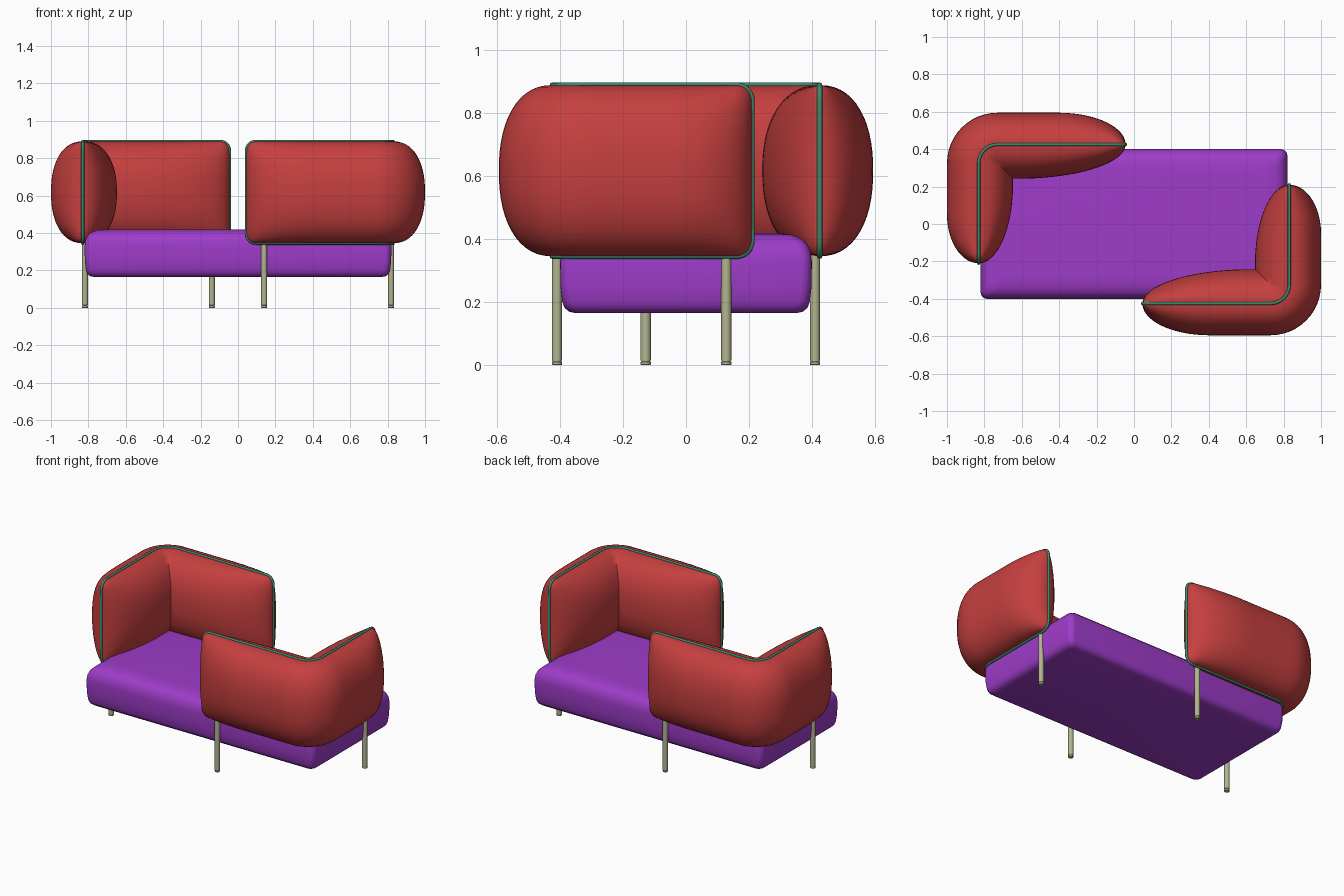
import bpy, bmesh
from math import pi, sin, cos, sqrt, radians
from mathutils import Vector, Matrix

cube = bpy.data.objects.get("Cube")
if cube:
    bpy.data.objects.remove(cube, do_unlink=True)


def material(name, rgb):
    m = bpy.data.materials.new(name)
    m.use_nodes = True
    m.diffuse_color = (*rgb, 1)
    m.node_tree.nodes["Principled BSDF"].inputs["Base Color"].default_value = (*rgb, 1)
    return m


RED = material("red upholstery", (0.56, 0.05, 0.05))
PURPLE = material("purple upholstery", (0.34, 0.045, 0.58))
GREEN = material("green piping", (0.045, 0.25, 0.15))
OLIVE = material("pale olive legs", (0.45, 0.46, 0.27))


def activate(ob):
    bpy.ops.object.select_all(action='DESELECT')
    ob.select_set(True)
    bpy.context.view_layer.objects.active = ob


def finish(name, bm, mat, angle=40):
    bmesh.ops.remove_doubles(bm, verts=bm.verts, dist=0.0004)
    bmesh.ops.recalc_face_normals(bm, faces=bm.faces)
    me = bpy.data.meshes.new(name)
    bm.to_mesh(me)
    bm.free()
    ob = bpy.data.objects.new(name, me)
    bpy.context.collection.objects.link(ob)
    me.materials.append(mat)
    activate(ob)
    bpy.ops.object.shade_smooth_by_angle(angle=radians(angle))
    return ob


def half_turn(ob, name):
    """Copy of a part, turned half way round the vertical axis."""
    twin = ob.copy()
    twin.data = ob.data.copy()
    twin.name = name
    twin.data.transform(Matrix.Rotation(pi, 4, 'Z'))
    bpy.context.collection.objects.link(twin)


def loft(bm, rings, cap=True):
    rows = [[bm.verts.new(p) for p in r] for r in rings]
    n = len(rows[0])
    for a, b in zip(rows, rows[1:]):
        for i in range(n):
            j = (i + 1) % n
            bm.faces.new((a[i], a[j], b[j], b[i]))
    if cap:
        bm.faces.new(rows[0])
        bm.faces.new(rows[-1])


# Seat: stacked rounded rectangles
def rounded_rect(hx, hy, r, z, steps=6):
    pts = []
    for k, (sx, sy) in enumerate(((1, 1), (-1, 1), (-1, -1), (1, -1))):
        for i in range(steps + 1):
            a = (k + i / steps) * pi / 2
            pts.append((sx * (hx - r) + r * cos(a), sy * (hy - r) + r * sin(a), z))
    return pts


SEAT = ((0.05, 0.165), (0.028, 0.17), (0.014, 0.182), (0.007, 0.2), (0.001, 0.25),
        (0, 0.33), (0.004, 0.36), (0.015, 0.385), (0.035, 0.404), (0.065, 0.415), (0.11, 0.42))
bm = bmesh.new()
loft(bm, [rounded_rect(0.82 - d, 0.4 - d, 0.035, z) for d, z in SEAT])
finish("seat", bm, PURPLE)

# Corner cushion: seam line wraps an L, then each side is inflated from it
CX, CY = -0.83, 0.425
BACK_END, ARM_END = -0.045, -0.21
BEND, ROUND = 0.1, 0.05
ZMID, HALF = 0.618, 0.272


def seam_path():
    """Points of (position, outward direction, distance to back end, to arm end)."""
    lb = CX + BEND - BACK_END
    la = CY - BEND - ARM_END
    n = 28
    ease = lambda i: (i / n) ** 1.8
    out = []
    for i in range(n + 1):
        d = -lb * ease(i)
        out.append((Vector((BACK_END - d, CY)), Vector((0, 1)), d, 9))
    for i in range(1, 12):
        a = pi / 2 * (1 + i / 12)
        nrm = Vector((cos(a), sin(a)))
        out.append((Vector((CX + BEND, CY - BEND)) + BEND * nrm, nrm, 9, 9))
    for i in range(n, -1, -1):
        d = la * ease(i)
        out.append((Vector((CX, ARM_END + d)), Vector((-1, 0)), 9, d))
    # the back runs toward -x from its end
    return [(Vector((BACK_END - p[2], CY)), p[1], p[2], 9) if p[3] == 9 and p[2] != 9 else p
            for p in [(q[0], q[1], abs(q[2]), q[3]) for q in out]]


def swell(d, length):
    u = max(0, 1 - d / length)
    return sqrt(max(0, 1 - u * u))


def half_height(d):
    u = max(0, ROUND - d)
    return HALF - ROUND + sqrt(max(0, ROUND ** 2 - u * u))


PATH = seam_path()
ROWS = 28
bm = bmesh.new()
for outer in (True, False):
    grid = []
    for p, nrm, db, da in PATH:
        h = half_height(min(db, da))
        if outer:
            full = 0.17 * swell(db, 0.36) * swell(da, 0.26)
        else:
            full = 0.183 * swell(db, 0.58) * swell(da, 0.42)
        column = []
        for k in range(ROWS + 1):
            v = sin(pi * (k / ROWS - 0.5))
            t = full * max(0, 1 - abs(v) ** 2.25) ** (1 / 2.25)
            q = p + nrm * t if outer else p - nrm * t
            if not outer:
                # fold the inner side into a crease at the corner
                q = Vector((max(q.x, CX + t), min(q.y, CY - t)))
            column.append(bm.verts.new((q.x, q.y, ZMID + v * h)))
        grid.append(column)
    for a, b in zip(grid, grid[1:]):
        for k in range(ROWS):
            bm.faces.new((a[k], b[k], b[k + 1], a[k + 1]))
cushion = finish("back_corner_cushion", bm, RED, 60)
half_turn(cushion, "front_corner_cushion")

# Piping: tube all the way round the cushion seam
loop = [(p.x, p.y, ZMID + s * half_height(min(db, da)))
        for s, cols in ((1, PATH), (-1, PATH[::-1])) for p, _, db, da in cols]
curve = bpy.data.curves.new("back_cushion_piping", 'CURVE')
curve.dimensions = '3D'
curve.bevel_depth = 0.0085
curve.bevel_resolution = 2
spline = curve.splines.new('POLY')
spline.points.add(len(loop) - 1)
for pt, co in zip(spline.points, loop):
    pt.co = (*co, 1)
spline.use_cyclic_u = True
piping = bpy.data.objects.new("back_cushion_piping", curve)
bpy.context.collection.objects.link(piping)
curve.materials.append(GREEN)
activate(piping)
bpy.ops.object.convert(target='MESH')
piping = bpy.context.view_layer.objects.active
bpy.ops.object.shade_smooth_by_angle(angle=radians(50))
half_turn(piping, "front_cushion_piping")

# Legs: slim round posts with a small groove above the foot
LEG = ((0.014, 0), (0.016, 0.002), (0.016, 0.01), (0.014, 0.011),
       (0.014, 0.014), (0.016, 0.015), (0.016, 0.35))
for x, y, here, there in ((-0.14, 0.41, "back_leg", "front_leg"),
                          (-0.818, -0.128, "right_leg", "left_leg")):
    bm = bmesh.new()
    loft(bm, [[(x + r * cos(i * pi / 10), y + r * sin(i * pi / 10), z) for i in range(20)]
              for r, z in LEG])
    half_turn(finish(here, bm, OLIVE), there)
